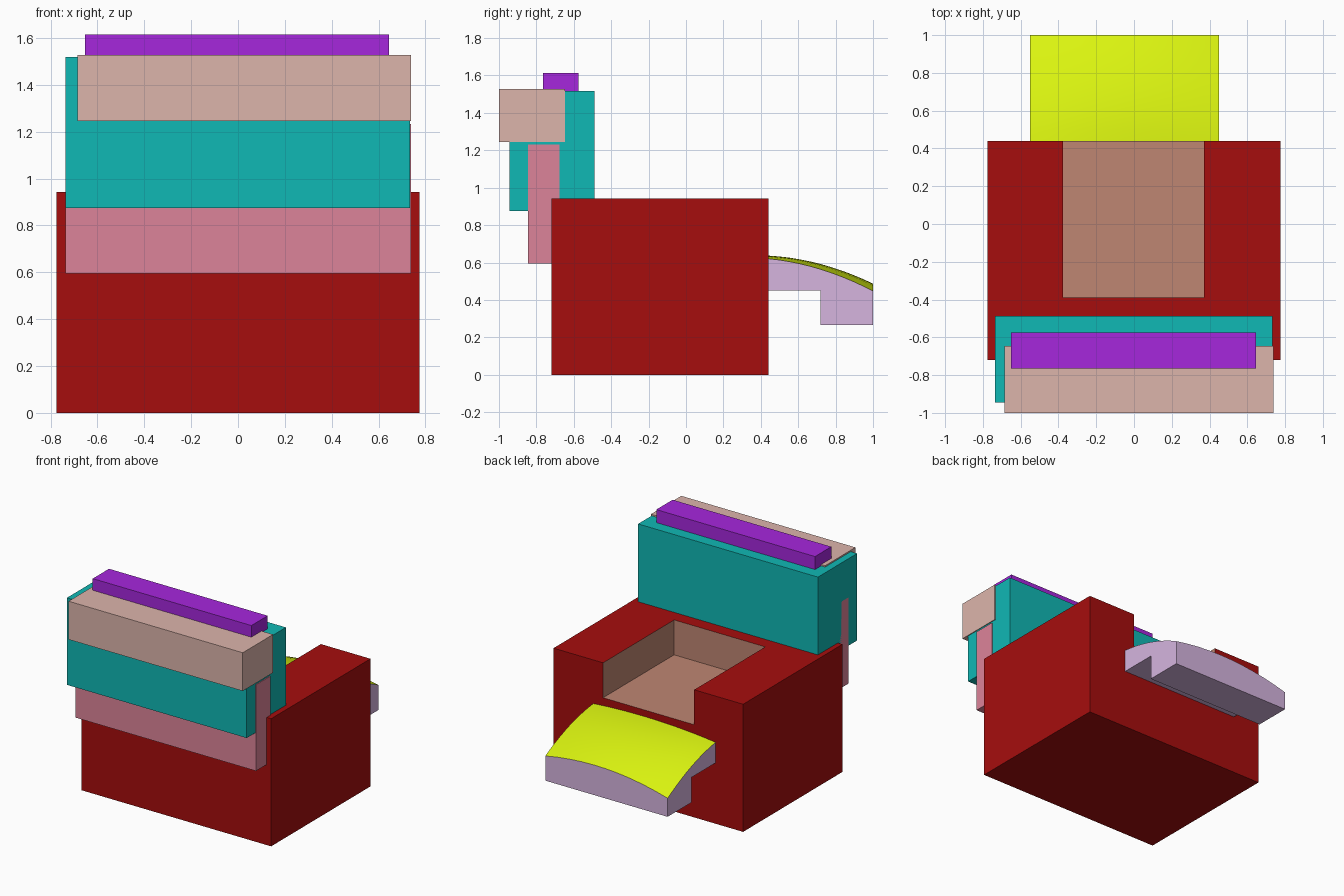
import bpy, bmesh

if "Cube" in bpy.data.objects:
    bpy.data.objects.remove(bpy.data.objects["Cube"])


def material(name, rgb):
    m = bpy.data.materials.new(name)
    m.diffuse_color = (*rgb, 1)
    m.use_nodes = True
    m.node_tree.nodes["Principled BSDF"].inputs["Base Color"].default_value = m.diffuse_color
    return m


def mesh_object(name, bm, *mats):
    bmesh.ops.recalc_face_normals(bm, faces=bm.faces)
    me = bpy.data.meshes.new(name)
    bm.to_mesh(me)
    bm.free()
    for m in mats:
        me.materials.append(m)
    ob = bpy.data.objects.new(name, me)
    bpy.context.collection.objects.link(ob)
    return ob


def box(name, x, y, z, mat):
    bm = bmesh.new()
    bmesh.ops.create_cube(bm, size=1)
    for v in bm.verts:
        v.co = [lo + (c + 0.5) * (hi - lo) for c, (lo, hi) in zip(v.co, (x, y, z))]
    return mesh_object(name, bm, mat)


red = material("red", (0.38, 0.004, 0.004))
brown = material("brown", (0.52, 0.24, 0.17))
teal = material("teal", (0.005, 0.48, 0.46))
pink = material("pink", (0.72, 0.23, 0.32))
beige = material("beige", (0.72, 0.46, 0.41))
purple = material("purple", (0.38, 0.02, 0.72))
lavender = material("lavender", (0.67, 0.46, 0.74))
lime = material("lime", (0.70, 0.90, 0.005))

# Armchair body with the seat recess cut out
body = box("armchair_body", (-0.775, 0.775), (-0.72, 0.44), (0, 0.943), red)
cutter = box("seat_cutter", (-0.375, 0.37), (-0.39, 0.6), (0.685, 1.2), brown)
cutter.hide_render = True
mod = body.modifiers.new("seat_recess", 'BOOLEAN')
mod.operation = 'DIFFERENCE'
mod.solver = 'EXACT'
mod.object = cutter
mod.material_mode = 'TRANSFER'
bpy.context.view_layer.objects.active = body
body.select_set(True)
bpy.ops.object.modifier_apply(modifier=mod.name)
bpy.data.objects.remove(cutter)

# Backrest, its support and the head cushions
box("backrest_support", (-0.737, 0.739), (-0.845, -0.677), (0.595, 1.232), pink)
box("backrest", (-0.737, 0.733), (-0.945, -0.488), (0.875, 1.518), teal)
box("headrest", (-0.685, 0.739), (-1.0, -0.646), (1.245, 1.528), beige)
box("headrest_top", (-0.652, 0.645), (-0.765, -0.575), (1.5, 1.614), purple)


# Footrest: stepped underside lofted across x under a domed top
def dome(x, y):
    t = y - 0.44
    droop = 0.10 + 0.25 * t
    return 0.637 - 0.055 * t - 0.38 * t * t - droop * (x - 0.045) ** 2


N = 10
bm = bmesh.new()
rings = []
for i in range(N + 1):
    x = -0.55 + i / N
    section = [(0.44, 0.45), (0.72, 0.45), (0.72, 0.265), (1.0, 0.265)]
    for j in range(N + 1):
        y = 1.0 - 0.56 * j / N
        section.append((y, dome(x, y)))
    rings.append([bm.verts.new((x, y, z)) for y, z in section])
count = len(rings[0])
for a, b in zip(rings, rings[1:]):
    for j in range(count):
        k = (j + 1) % count
        f = bm.faces.new((a[j], a[k], b[k], b[j]))
        f.material_index = 1 if 4 <= j < count - 1 else 0
bm.faces.new(rings[0])
bm.faces.new(rings[-1])
footrest = mesh_object("footrest", bm, lavender, lime)

bpy.ops.object.select_all(action='DESELECT')
footrest.select_set(True)
bpy.context.view_layer.objects.active = footrest
bpy.ops.object.shade_smooth_by_angle()
